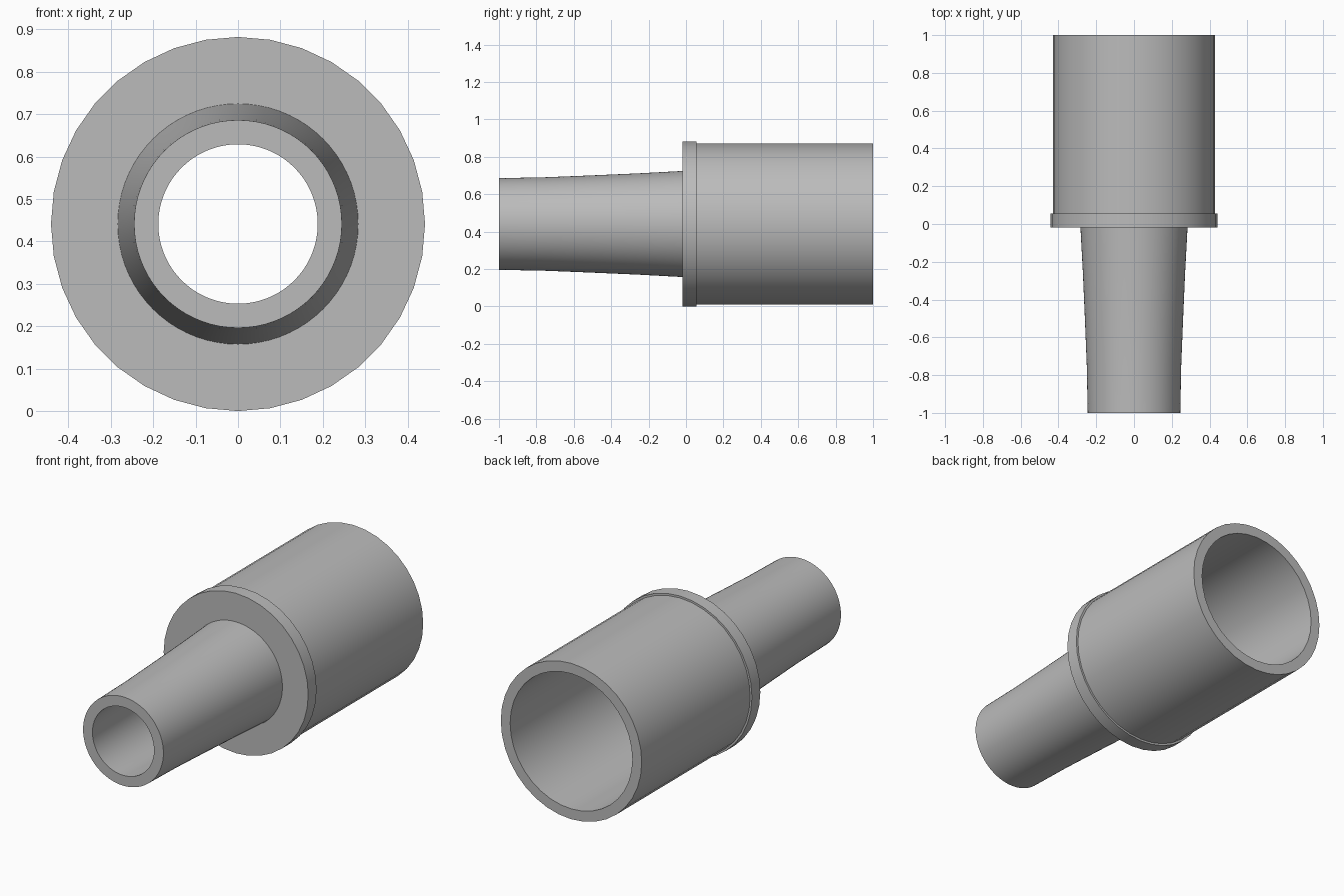
import bpy
import math

default = bpy.data.objects.get("Cube")
if default:
    bpy.data.objects.remove(default, do_unlink=True)

AXIS_Z = 0.441   # height of the centre line
WALL = 0.057     # wall thickness of the tubes

grey = bpy.data.materials.new("plain grey")
grey.use_nodes = True
colour = (0.5, 0.5, 0.5, 1)
grey.diffuse_color = colour
grey.node_tree.nodes["Principled BSDF"].inputs["Base Color"].default_value = colour


def lathe(name, profile, sides):
    """Turn (y, radius) points about the horizontal centre line."""
    verts, faces = [], []
    for y, r in profile:
        for k in range(sides):
            a = math.tau * k / sides
            verts.append((r * math.cos(a), y, AXIS_Z + r * math.sin(a)))
    for i in range(len(profile) - 1):
        for k in range(sides):
            n = (k + 1) % sides
            p, q = i * sides, (i + 1) * sides
            faces.append((p + k, q + k, q + n, p + n))
    mesh = bpy.data.meshes.new(name)
    mesh.from_pydata(verts, [], faces)
    mesh.materials.append(grey)
    obj = bpy.data.objects.new(name, mesh)
    bpy.context.collection.objects.link(obj)
    bpy.ops.object.select_all(action='DESELECT')
    obj.select_set(True)
    bpy.context.view_layer.objects.active = obj
    bpy.ops.object.shade_smooth_by_angle(angle=math.radians(30))
    return obj


# Tapered nozzle: bore, front rim, gently flared outside
flare = [(-1, 0.245), (-0.75, 0.25), (-0.5, 0.26), (-0.25, 0.271), (-0.01, 0.284)]
bore = [(y, r - WALL) for y, r in reversed(flare)]
lathe("nozzle", [(0.04, 0.227)] + bore + flare, 72)

# Collar between nozzle and socket
lathe("collar", [(-0.018, 0.28), (-0.018, 0.441), (0.055, 0.441), (0.055, 0.425)], 36)

# Wide socket: outside, back rim, inside wall, inner shoulder
lathe("socket", [(0.05, 0.43), (1, 0.43), (1, 0.43 - WALL),
                 (0.04, 0.43 - WALL), (0.04, 0.227)], 36)
